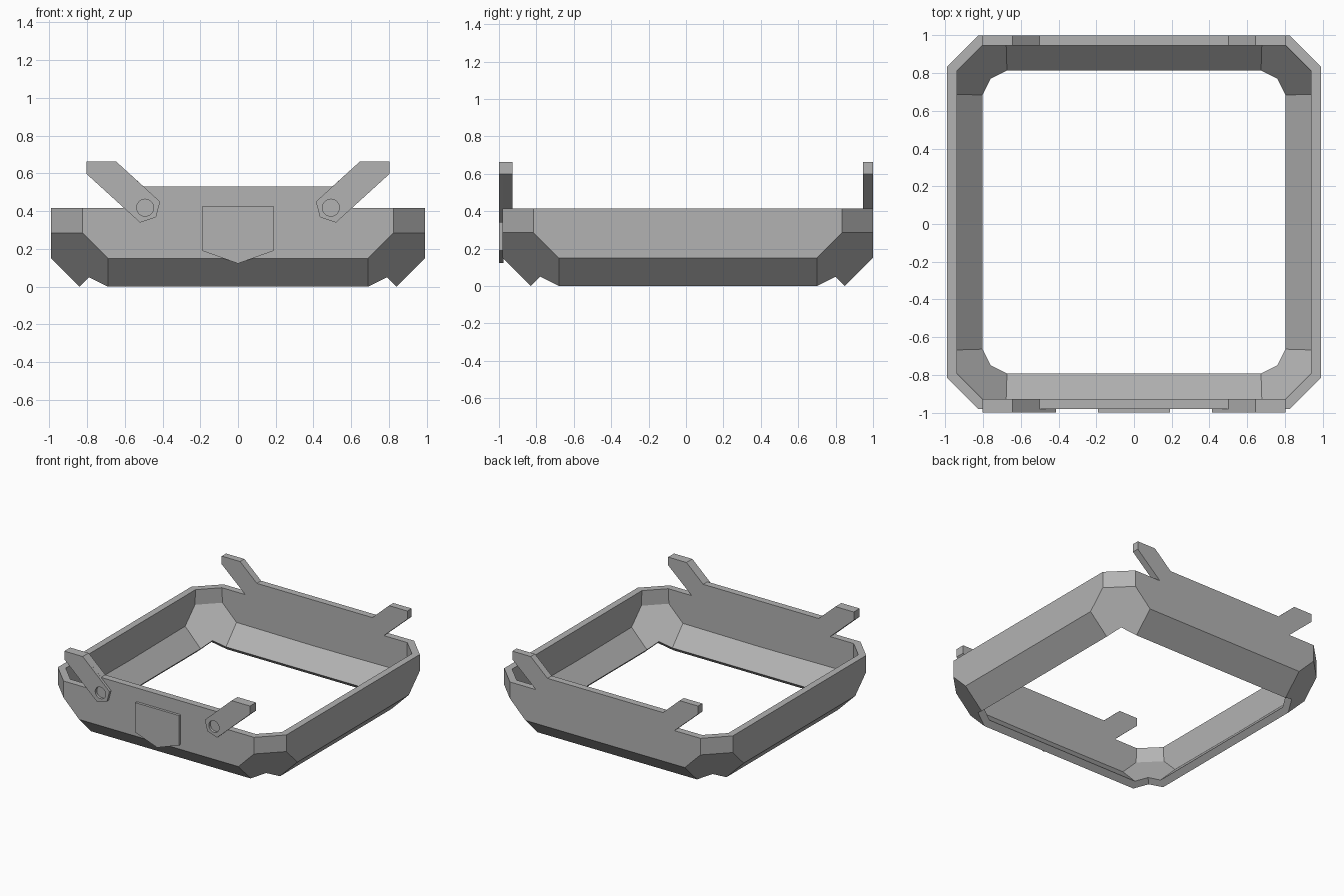
import bpy
import bmesh
import math

cube = bpy.data.objects.get("Cube")
if cube:
    bpy.data.objects.remove(cube, do_unlink=True)

GREY = (0.45, 0.45, 0.45, 1.0)
mat = bpy.data.materials.new("plain grey")
mat.use_nodes = True
mat.diffuse_color = GREY
mat.node_tree.nodes["Principled BSDF"].inputs["Base Color"].default_value = GREY


def add_object(name, bm):
    mesh = bpy.data.meshes.new(name)
    bm.to_mesh(mesh)
    bm.free()
    mesh.materials.append(mat)
    obj = bpy.data.objects.new(name, mesh)
    bpy.context.collection.objects.link(obj)
    return obj


def mirror(obj, x=True, y=False):
    mod = obj.modifiers.new("mirror", 'MIRROR')
    mod.use_axis = (x, y, False)
    mod.use_clip = True


def plate(name, outline, y_front, thickness, hole=()):
    """Flat plate in the x-z plane, with an optional hole, extruded backwards."""
    bm = bmesh.new()
    edges = []
    for loop in (outline, hole):
        verts = [bm.verts.new((x, y_front, z)) for x, z in loop]
        edges += [bm.edges.new((v, verts[i - 1])) for i, v in enumerate(verts)]
    bmesh.ops.triangle_fill(bm, use_beauty=True, edges=edges, normal=(0, -1, 0))
    res = bmesh.ops.extrude_face_region(bm, geom=bm.faces[:], use_keep_orig=True)
    moved = [g for g in res["geom"] if isinstance(g, bmesh.types.BMVert)]
    bmesh.ops.translate(bm, vec=(0, thickness, 0), verts=moved)
    bmesh.ops.recalc_face_normals(bm, faces=bm.faces)
    return add_object(name, bm)


# Main dimensions
HALF, CUT, FLAT, FOOT = 0.99, 0.825, 0.69, 0.84
RIM, SHOULDER, KNEE, RAISED = 0.415, 0.285, 0.15, 0.53
CENTRE_Y = 0.01

# One quarter of the frame skin
bm = bmesh.new()
cache = {}


def face(*points):
    for p in points:
        if p not in cache:
            cache[p] = bm.verts.new(p)
    bm.faces.new([cache[p] for p in points])


rim_a, rim_b = (CUT, HALF, RIM), (HALF, CUT, RIM)
sh_a, sh_b = (CUT, HALF, SHOULDER), (HALF, CUT, SHOULDER)
knee_a, knee_b = (FLAT, HALF, KNEE), (HALF, FLAT, KNEE)
foot_a, foot_b = (FLAT, FOOT, 0), (FOOT, FLAT, 0)
mid_a, mid_b = (0, HALF, KNEE), (HALF, 0, KNEE)
arm = [(0.60, RIM), (0.804, 0.598), (0.804, 0.662), (0.645, 0.662), (0.50, RAISED)]

# End wall with raised centre and slanted arm, then side wall
face(mid_a, knee_a, sh_a, rim_a, *[(x, HALF, z) for x, z in arm], (0, HALF, RAISED))
face((HALF, 0, RIM), rim_b, sh_b, knee_b, mid_b)
# Sloping lower strips
face(mid_a, (0, FOOT, 0), foot_a, knee_a)
face(mid_b, knee_b, foot_b, (FOOT, 0, 0))
# Corner: upright facet and notched sloping facet
face(rim_a, sh_a, sh_b, rim_b)
face(sh_a, knee_a, foot_a, (0.79, 0.79, 0.05), foot_b, knee_b, sh_b)
bmesh.ops.recalc_face_normals(bm, faces=bm.faces)
if sum(f.normal.dot(f.calc_center_median()) for f in bm.faces) < 0:
    bmesh.ops.reverse_faces(bm, faces=bm.faces)

frame = add_object("frame", bm)
frame.location.y = CENTRE_Y
mirror(frame, y=True)
shell = frame.modifiers.new("wall", 'SOLIDIFY')
shell.thickness = 0.053
shell.offset = -1
shell.use_even_offset = True
shell.use_quality_normals = True

# Front arm covers with round recesses
front = CENTRE_Y - HALF
ring = [(0.492 + 0.045 * math.cos(a), 0.418 + 0.045 * math.sin(a))
        for a in (math.tau * i / 24 for i in range(24))]
cover = [(0.804, 0.598), (0.804, 0.662), (0.645, 0.662),
         (0.413, 0.45), (0.434, 0.368), (0.519, 0.339)]
mirror(plate("arm_cover", cover, front - 0.02, 0.02, ring))

# Shield plate in the middle of the front
shield = [(-0.19, 0.423), (0.19, 0.423), (0.19, 0.19), (0, 0.122), (-0.19, 0.19)]
plate("front_shield", shield, front - 0.02, 0.025)
